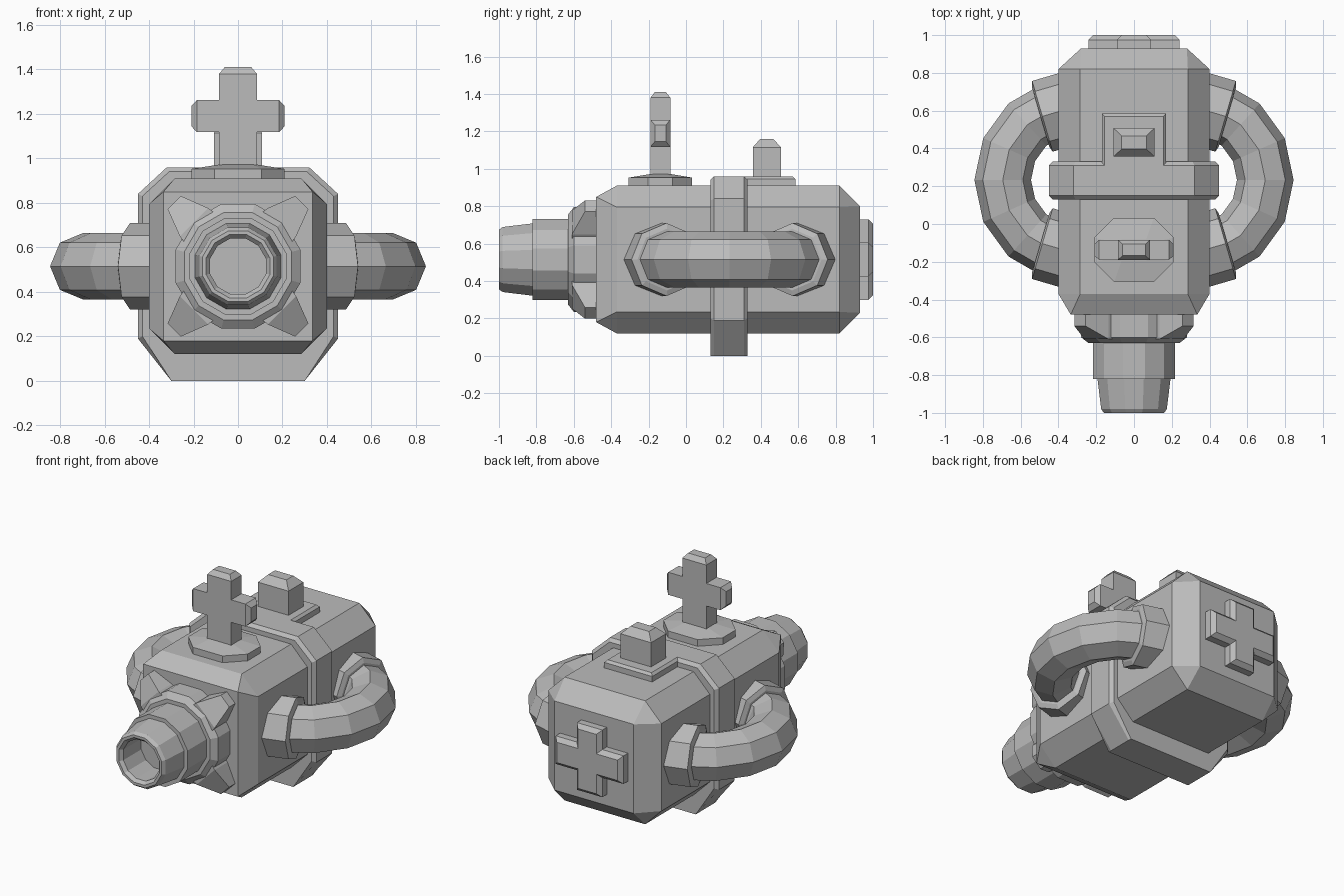
import bpy, bmesh
from math import sin, cos, pi, radians
from mathutils import Vector

if "Cube" in bpy.data.objects:
    bpy.data.objects.remove(bpy.data.objects["Cube"], do_unlink=True)

grey = bpy.data.materials.new("plain grey")
grey.use_nodes = True
tint = (0.5, 0.5, 0.5, 1)
grey.diffuse_color = tint
grey.node_tree.nodes["Principled BSDF"].inputs["Base Color"].default_value = tint

MID = 0.515      # height of the main axis


def loft(name, rings):
    """Skin matching rings of points and cap both ends."""
    bm = bmesh.new()
    loops = [[bm.verts.new(p) for p in ring] for ring in rings]
    n = len(loops[0])
    for a, b in zip(loops, loops[1:]):
        for i in range(n):
            j = (i + 1) % n
            bm.faces.new((a[i], a[j], b[j], b[i]))
    bm.faces.new(loops[0])
    bm.faces.new(loops[-1])
    bmesh.ops.remove_doubles(bm, verts=bm.verts, dist=0.0001)
    bmesh.ops.recalc_face_normals(bm, faces=bm.faces)
    mesh = bpy.data.meshes.new(name)
    bm.to_mesh(mesh)
    bm.free()
    mesh.materials.append(grey)
    obj = bpy.data.objects.new(name, mesh)
    bpy.context.collection.objects.link(obj)
    return obj


def outline(w, h, c=0):
    """Rectangle of half sizes w, h with corners cut by c."""
    return [(w, c - h), (w, h - c), (w - c, h), (c - w, h),
            (-w, h - c), (-w, c - h), (c - w, -h), (w - c, -h)]


def plus(side, up, down, w):
    """Plus-shaped outline with half bar width w."""
    return [(w, -down), (w, -w), (side, -w), (side, w), (w, w), (w, up),
            (-w, up), (-w, w), (-side, w), (-side, -w), (-w, -w), (-w, -down)]


def circle(r, n, turn=0):
    return [(r * cos(2 * pi * (i + turn) / n), r * sin(2 * pi * (i + turn) / n)) for i in range(n)]


def at_x(pts, x, y=0, z=0):
    return [(x, y + a, z + b) for a, b in pts]


def at_y(pts, y, z=MID):
    return [(a, y, z + b) for a, b in pts]


def at_z(pts, z, y=0):
    return [(a, y + b, z) for a, b in pts]


# Main body with chamfered edges
loft("body", [
    at_y(outline(0.335, 0.335), -0.48),
    at_y(outline(0.4, 0.395, 0.115), -0.37),
    at_y(outline(0.4, 0.395, 0.115), 0.82),
    at_y(outline(0.28, 0.285), 0.93)])

# Band around the body, which is also the foot
def mirrored(half):
    return half + [(-x, z) for x, z in reversed(half)]

outer = mirrored([(0.3, 0), (0.45, 0.19), (0.45, 0.84), (0.32, 0.96)])
inner = mirrored([(0.3, 0), (0.43, 0.2), (0.43, 0.83), (0.31, 0.94)])
loft("band", [at_y(inner, 0.13, 0), at_y(outer, 0.15, 0),
              at_y(outer, 0.31, 0), at_y(inner, 0.33, 0)])

# Plate and button on top
loft("top_plate", [at_z(outline(0.17, 0.145), 0.88, 0.44),
                   at_z(outline(0.17, 0.145), 0.945, 0.44),
                   at_z(outline(0.155, 0.13), 0.96, 0.44)])
loft("top_button", [at_z(outline(0.108, 0.075), 0.94, 0.432),
                    at_z(outline(0.108, 0.075), 1.115, 0.432),
                    at_z(outline(0.065, 0.035), 1.16, 0.432)])

# Upright cross on an eight-sided base
SY = -0.137
loft("cross_base", [at_z(outline(0.21, 0.17, 0.105), 0.89, SY),
                    at_z(outline(0.21, 0.17, 0.105), 0.953, SY),
                    at_z(outline(0.085, 0.055, 0.02), 0.972, SY)])
cross = plus(0.185, 0.19, 0.24, 0.072)
cross = [(x * 0.085 / 0.072 if abs(x) < 0.1 else x, z) for x, z in cross]
loft("cross", [at_y(cross, SY - 0.053, 1.19), at_y(cross, SY + 0.053, 1.19)])
loft("cross_top_tip", [at_z(outline(0.085, 0.053), 1.38, SY),
                       at_z(outline(0.06, 0.03), 1.41, SY)])
for side, word in ((1, "left"), (-1, "right")):
    loft(f"cross_{word}_tip", [at_x(outline(0.053, 0.072), side * 0.185, SY, 1.19),
                               at_x(outline(0.03, 0.045), side * 0.21, SY, 1.19)])

# Raised plus on the back
loft("back_plus", [at_y(plus(0.24, 0.215, 0.215, 0.09), 0.91),
                   at_y(plus(0.24, 0.215, 0.215, 0.09), 0.975),
                   at_y(plus(0.215, 0.19, 0.19, 0.065), 1.0)])

# Stepped hollow nozzle: (radius, y) profile
profile = [(0.29, -0.46), (0.29, -0.6), (0.25, -0.63), (0.225, -0.63),
           (0.225, -0.82), (0.2, -0.82), (0.18, -0.98), (0.165, -1.0),
           (0.148, -1.0), (0.13, -0.98), (0.13, -0.8)]
loft("nozzle", [at_y(circle(r, 12, 0.5), y) for r, y in profile])

# Four gussets at the nozzle corners
for i in range(4):
    t = pi / 4 + i * pi / 2
    out, across = Vector((cos(t), 0, sin(t))), Vector((-sin(t), 0, cos(t)))

    def section(r, half, front):
        c = out * r + Vector((0, 0, MID))
        return [c + across * s * half + Vector((0, y, 0))
                for s, y in ((-1, -0.46), (1, -0.46), (1, front), (-1, front))]

    loft(f"gusset_{i + 1}", [section(0.2, 0.1, -0.61), section(0.28, 0.09, -0.61),
                             section(0.405, 0.042, -0.54)])

# Curved side pipes with angled sockets
PIPE_Y = 0.233
for side, word in ((1, "left"), (-1, "right")):
    rings = []
    for step in range(-3, 4):
        t = radians(24 * step)
        rings.append([(side * (0.3 + (0.395 + a) * cos(t)),
                       PIPE_Y + (0.395 + a) * sin(t), MID + b)
                      for a, b in circle(0.15, 8)])
    loft(f"{word}_pipe", rings)

    for end, place in ((1, "back"), (-1, "front")):
        axis = Vector((side * 0.96, -end * 0.28, 0))
        across = Vector((side * 0.28, end * 0.96, 0))
        centre = Vector((side * 0.485, PIPE_Y + end * 0.337, MID))
        loft(f"{word}_{place}_socket", [
            [centre + axis * d + across * a + Vector((0, 0, b)) for a, b in circle(r, 8)]
            for r, d in ((0.195, -0.2), (0.195, 0), (0.165, 0.01))])
